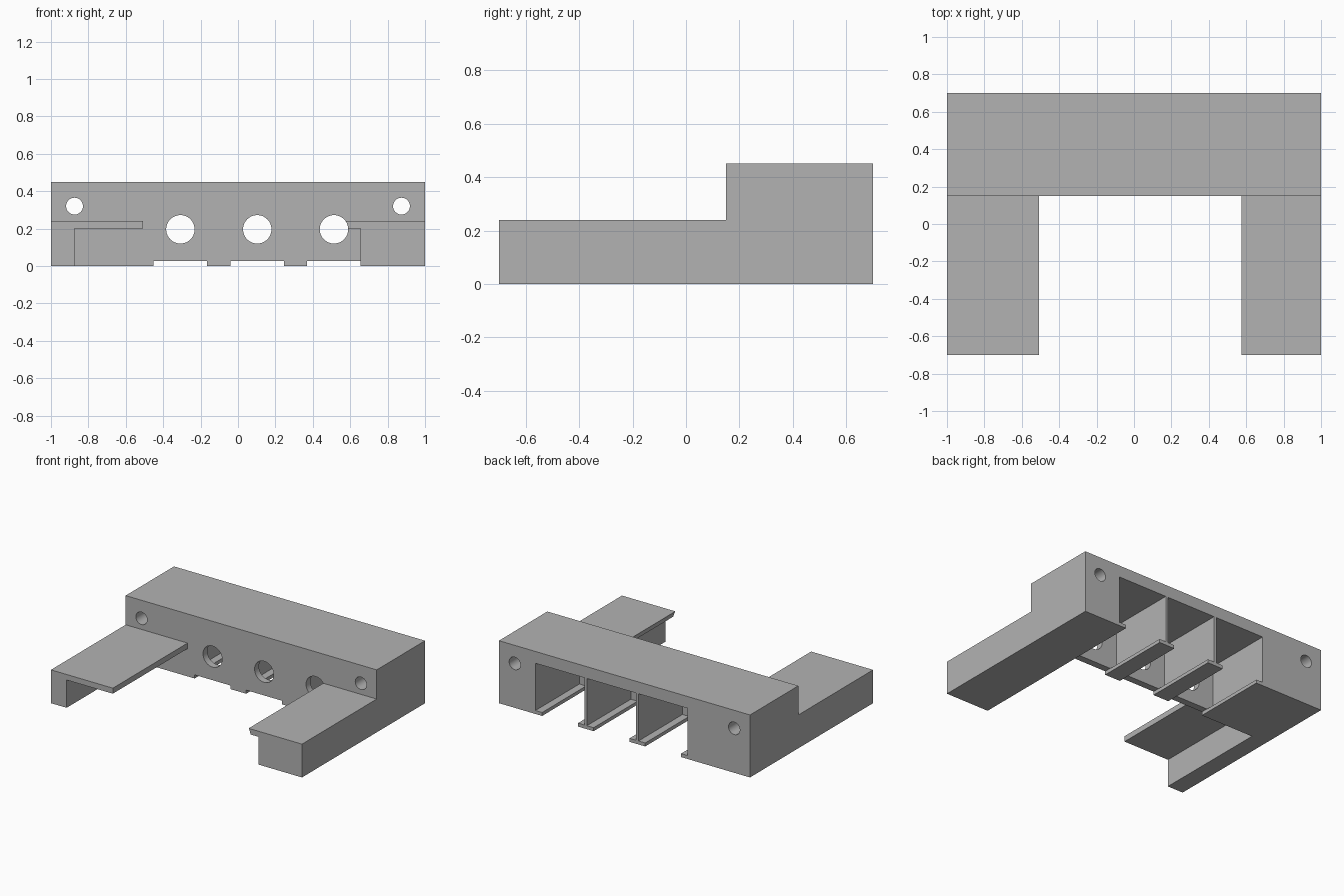
import bpy
import bmesh
import math
from mathutils import Matrix, Vector

cube = bpy.data.objects.get("Cube")
if cube:
    bpy.data.objects.remove(cube, do_unlink=True)

grey = bpy.data.materials.new("plain grey")
grey.use_nodes = True
colour = (0.45, 0.45, 0.45, 1)
grey.diffuse_color = colour
grey.node_tree.nodes["Principled BSDF"].inputs["Base Color"].default_value = colour


def add_object(name, bm):
    bmesh.ops.recalc_face_normals(bm, faces=bm.faces)
    mesh = bpy.data.meshes.new(name)
    bm.to_mesh(mesh)
    bm.free()
    mesh.materials.append(grey)
    obj = bpy.data.objects.new(name, mesh)
    bpy.context.collection.objects.link(obj)
    return obj


def extrude_profile(name, points, y0, y1):
    """Prism with an x/z outline running along y."""
    bm = bmesh.new()
    face = bm.faces.new([bm.verts.new((x, y0, z)) for x, z in points])
    new = bmesh.ops.extrude_face_region(bm, geom=[face])["geom"]
    moved = [v for v in new if isinstance(v, bmesh.types.BMVert)]
    bmesh.ops.translate(bm, verts=moved, vec=Vector((0, y1 - y0, 0)))
    return add_object(name, bm)


def box(name, x0, x1, y0, y1, z0, z1):
    return extrude_profile(name, [(x0, z0), (x1, z0), (x1, z1), (x0, z1)], y0, y1)


def rod(name, x, z, radius, y0, y1):
    bm = bmesh.new()
    place = Matrix.Translation((x, (y0 + y1) / 2, z)) @ Matrix.Rotation(math.pi / 2, 4, "X")
    bmesh.ops.create_cone(bm, cap_ends=True, segments=48, radius1=radius,
                          radius2=radius, depth=y1 - y0, matrix=place)
    return add_object(name, bm)


def combine(target, tool, operation):
    tool.hide_render = True
    mod = target.modifiers.new(tool.name, "BOOLEAN")
    mod.operation = operation
    mod.solver = "EXACT"
    mod.object = tool
    bpy.context.view_layer.objects.active = target
    bpy.ops.object.modifier_apply(modifier=mod.name)
    bpy.data.objects.remove(tool, do_unlink=True)


FRONT, WALL, BACK = -0.7, 0.15, 0.7
PLATE, ARM, TOP = 0.2, 0.24, 0.45

# Main block across the back
bracket = box("bracket_body", -1, 1, WALL, BACK, 0, TOP)

# Arms: a thin outer wall with a wide plate, and a solid one with a small lip
arms = {
    "right_arm": [(-1, 0), (-0.875, 0), (-0.875, PLATE), (-0.507, PLATE),
                  (-0.507, ARM), (-1, ARM)],
    "left_arm": [(1, 0), (0.655, 0), (0.655, PLATE), (0.575, PLATE),
                 (0.575, ARM), (1, ARM)],
}
for name, outline in arms.items():
    combine(bracket, extrude_profile(name, outline, FRONT, WALL + 0.02), "UNION")

# Three bays open at the back, each with a floor slot and a round front port
for x in (-0.308, 0.103, 0.513):
    combine(bracket, box("bay_cutter", x - 0.196, x + 0.196, WALL + 0.05, 1, 0.025, 0.365),
            "DIFFERENCE")
    combine(bracket, box("slot_cutter", x - 0.143, x + 0.143, 0, 1, -0.1, 0.026),
            "DIFFERENCE")
    combine(bracket, rod("port_cutter", x, 0.196, 0.076, -1, 0.4), "DIFFERENCE")

# Mounting holes through both ends
for side in (-1, 1):
    combine(bracket, rod("mount_cutter", side * 0.874, 0.32, 0.045, 0, 1), "DIFFERENCE")

bpy.ops.object.select_all(action="DESELECT")
bracket.select_set(True)
bpy.context.view_layer.objects.active = bracket
bpy.ops.object.shade_smooth_by_angle(angle=math.radians(30))
